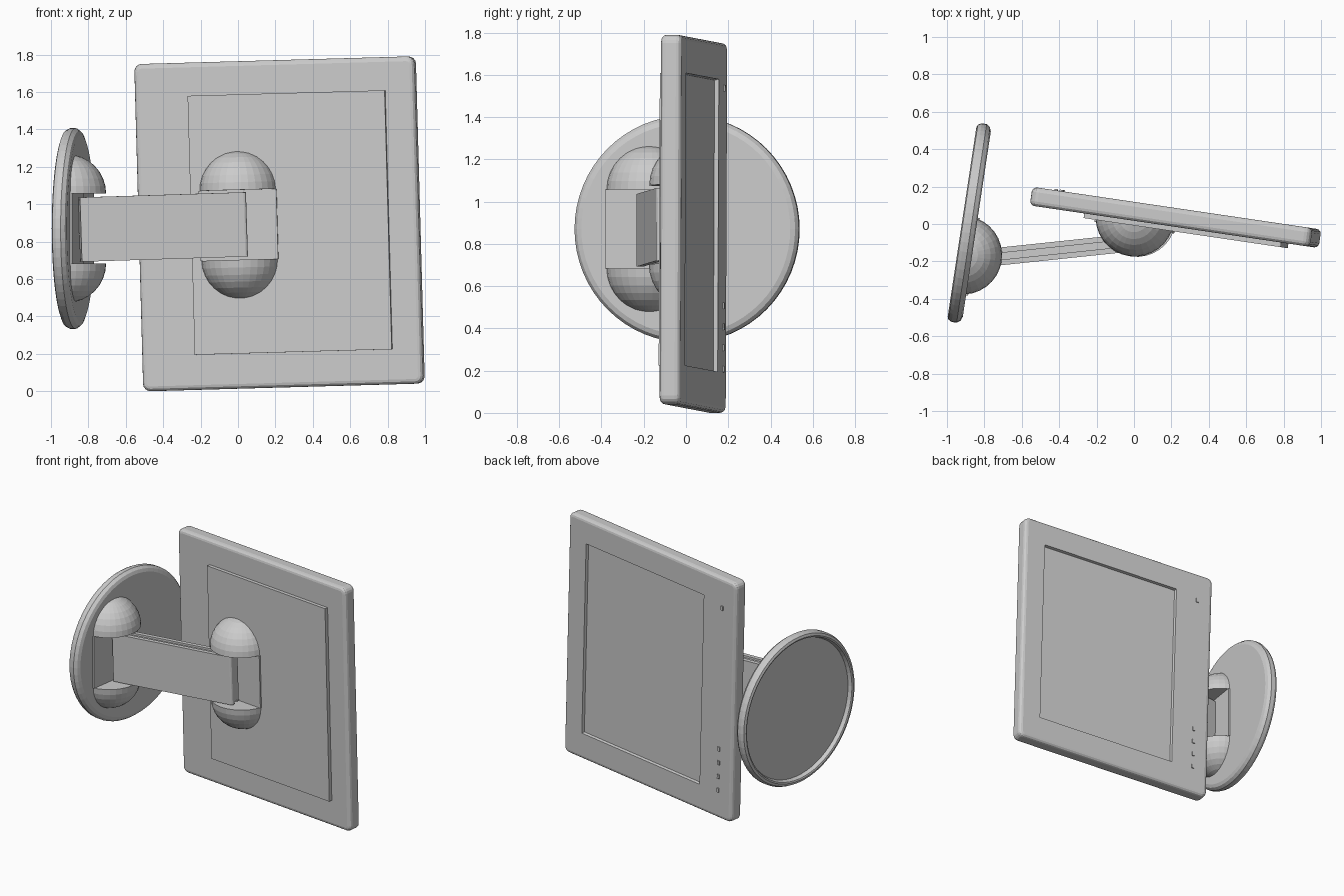
import bpy, bmesh
from math import radians, tau
from mathutils import Matrix, Vector

if "Cube" in bpy.data.objects:
    bpy.data.objects.remove(bpy.data.objects["Cube"])

grey = bpy.data.materials.new("light_grey")
grey.use_nodes = True
grey.diffuse_color = (0.6, 0.6, 0.6, 1)
grey.node_tree.nodes["Principled BSDF"].inputs["Base Color"].default_value = (0.6, 0.6, 0.6, 1)


def frame(x, y, z, turn, roll=0.0):
    """Placement: turned about the vertical, then rolled about its own depth axis."""
    return (Matrix.Translation((x, y, z)) @ Matrix.Rotation(radians(turn), 4, 'Z')
            @ Matrix.Rotation(radians(roll), 4, 'Y'))


def finish(name, bm, matrix):
    bmesh.ops.recalc_face_normals(bm, faces=bm.faces)
    mesh = bpy.data.meshes.new(name)
    bm.to_mesh(mesh)
    bm.free()
    mesh.materials.append(grey)
    obj = bpy.data.objects.new(name, mesh)
    obj.matrix_world = matrix
    bpy.context.collection.objects.link(obj)
    return obj


def add_box(bm, size, centre=(0, 0, 0)):
    m = Matrix.Translation(centre) @ Matrix.Diagonal((*size, 1))
    return bmesh.ops.create_cube(bm, size=1, matrix=m)["verts"]


def box(name, size, centre, matrix):
    bm = bmesh.new()
    add_box(bm, size, centre)
    return finish(name, bm, matrix)


def along_y(edge):
    d = edge.verts[0].co - edge.verts[1].co
    return abs(d.y) > 0.9 * d.length


def hub(name, matrix, floor, radius=0.21, half=0.187):
    """Two quarter domes facing -y with a slotted bridge between them."""
    bm = bmesh.new()
    for side in (1, -1):
        part = bmesh.new()
        bmesh.ops.create_uvsphere(part, u_segments=32, v_segments=16, radius=radius)
        for normal in ((0, 1, 0), (0, 0, -side)):
            geom = part.verts[:] + part.edges[:] + part.faces[:]
            bmesh.ops.bisect_plane(part, geom=geom, plane_co=(0, 0, 0),
                                   plane_no=normal, clear_outer=True)
            rim = [e for e in part.edges if e.is_boundary]
            bmesh.ops.holes_fill(part, edges=rim)
        bmesh.ops.translate(part, verts=part.verts, vec=(0, 0, side * half))
        tmp = bpy.data.meshes.new("dome_part")
        part.to_mesh(tmp)
        part.free()
        bm.from_mesh(tmp)
        bpy.data.meshes.remove(tmp)
    add_box(bm, (2 * radius, floor, 2 * half), (0, -floor / 2, 0))
    return finish(name, bm, matrix)


# Screen housing: rounded slab
panel = frame(0.222, 0.035, 0.895, -8.4, -1.6)
bm = bmesh.new()
add_box(bm, (1.515, 0.1, 1.75))
bmesh.ops.bevel(bm, geom=[e for e in bm.edges if along_y(e)], offset=0.04,
                segments=4, profile=0.5, affect='EDGES')
rims = [e for e in bm.edges if abs(e.verts[0].co.y - e.verts[1].co.y) < 1e-4]
bmesh.ops.bevel(bm, geom=rims, offset=0.025, segments=3, profile=0.5, affect='EDGES')
housing = finish("screen_housing", bm, panel)

# Recessed display, cut with a tapered block
bm = bmesh.new()
for v in add_box(bm, (1.08, 0.06, 1.4), (0.065, 0.06, 0.005)):
    if v.co.y < 0.05:
        v.co.x += 0.012 if v.co.x < 0 else -0.012
        v.co.z += 0.012 if v.co.z < 0 else -0.012
cutter = finish("display_cutter", bm, panel)
cutter.hide_render = True
cutter.hide_viewport = True
cut = housing.modifiers.new("display_recess", 'BOOLEAN')
cut.operation = 'DIFFERENCE'
cut.solver = 'EXACT'
cut.object = cutter

# Raised cover on the other side
box("rear_cover", (1.065, 0.04, 1.385), (0.066, -0.055, 0.005), panel)

# Indicator and control buttons
for i, height in enumerate((1.54, 0.51, 0.41, 0.31, 0.21)):
    box(f"button_{i + 1}", (0.018, 0.014, 0.03), (-0.635, 0.05, height - 0.88), panel)

# Wall disc: lathed dish, open at the back
disc = frame(-0.88, 0.005, 0.87, -8.6)
profile = [(0.04, 0), (0.04, 0.5), (0.032, 0.522), (0.012, 0.537), (-0.015, 0.537),
           (-0.034, 0.527), (-0.04, 0.51), (-0.036, 0.5), (-0.01, 0.49), (-0.01, 0)]
bm = bmesh.new()
points = [bm.verts.new((a, r, 0)) for a, r in profile]
edges = [bm.edges.new(pair) for pair in zip(points, points[1:])]
bmesh.ops.spin(bm, geom=points + edges, cent=(0, 0, 0), axis=(1, 0, 0),
               angle=tau, steps=64, use_duplicate=False)
bmesh.ops.remove_doubles(bm, verts=bm.verts, dist=1e-4)
finish("wall_disc", bm, disc)

# Hubs on the disc and on the screen
spot = disc @ Vector((-0.009, -0.175, 0))
hub("wall_hub", frame(*spot, 81.4), 0.06)
spot = panel @ Vector((-0.21, -0.031, 0))
hub("screen_hub", frame(*spot, -8.4, -1.6), 0.055)

# Arm: upright bar with a groove along its top and bottom
bm = bmesh.new()
t, g, h, d = 0.0475, 0.018, 0.172, 0.158
outline = [(-t, -h), (-g, -h), (-g, -d), (g, -d), (g, -h), (t, -h)]
outline += [(-y, -z) for y, z in outline]
end = bm.faces.new([bm.verts.new((-0.447, y, z)) for y, z in outline])
new = bmesh.ops.extrude_face_region(bm, geom=[end])["geom"]
bmesh.ops.translate(bm, vec=(0.894, 0, 0),
                    verts=[v for v in new if isinstance(v, bmesh.types.BMVert)])
tips = [e for e in bm.edges
        if all(abs(abs(v.co.y) - t) < 1e-4 and v.co.x > 0 for v in e.verts)
        and abs(e.verts[0].co.z - e.verts[1].co.z) > 0.1]
bmesh.ops.bevel(bm, geom=tips, offset=0.015, segments=3, profile=0.5, affect='EDGES')
finish("arm", bm, frame(-0.4, -0.14, 0.878, 6, -1.8))
